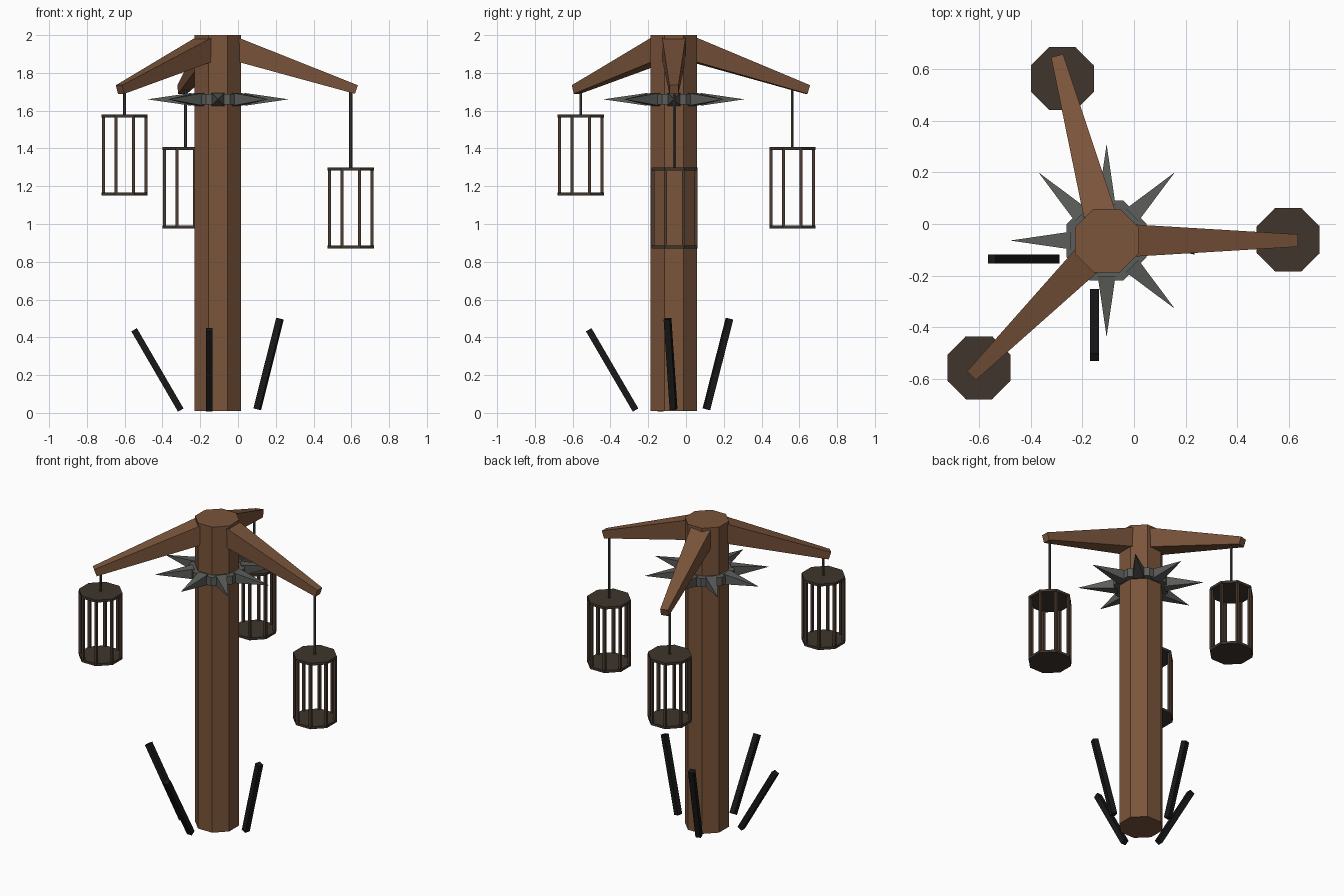
import bpy, bmesh, math
from mathutils import Vector, Matrix

if "Cube" in bpy.data.objects:
    bpy.data.objects.remove(bpy.data.objects["Cube"])


def material(name, rgb):
    m = bpy.data.materials.new(name)
    m.diffuse_color = (*rgb, 1)
    m.use_nodes = True
    m.node_tree.nodes["Principled BSDF"].inputs["Base Color"].default_value = m.diffuse_color
    return m


WOOD = material("brown_wood", (0.195, 0.089, 0.043))
IRON = material("grey_iron", (0.105, 0.11, 0.10))
CHAIN = material("dark_chain", (0.055, 0.053, 0.05))
PLATE = material("dark_rusty_plate", (0.050, 0.036, 0.026))
BAR = material("rusty_bar", (0.075, 0.045, 0.030))
CHAR = material("charred_black", (0.009, 0.009, 0.010))


def prism(bm, a, b, h1, h2, n):
    """Flat-sided taper from a to b; h1, h2 are the half widths across flats."""
    a, b = Vector(a), Vector(b)
    d = b - a
    if math.hypot(d.x, d.y) < 1e-6:
        rot = Matrix.Identity(4)
    else:
        rot = d.to_track_quat('Z', 'Y').to_matrix().to_4x4()
    k = 1 / math.cos(math.pi / n)
    mat = Matrix.Translation((a + b) / 2) @ rot @ Matrix.Rotation(math.pi / n, 4, 'Z')
    bmesh.ops.create_cone(bm, cap_ends=True, segments=n, radius1=h1 * k,
                          radius2=h2 * k, depth=d.length, matrix=mat)


def build(name, mat, parts):
    bm = bmesh.new()
    for p in parts:
        prism(bm, *p)
    me = bpy.data.meshes.new(name)
    bm.to_mesh(me)
    bm.free()
    me.materials.append(mat)
    ob = bpy.data.objects.new(name, me)
    bpy.context.collection.objects.link(ob)
    return ob


CX, CY = -0.106, -0.064


def polar(r, deg, z):
    t = math.radians(deg)
    return (CX + r * math.cos(t), CY + r * math.sin(t), z)


# post
build("post", WOOD, [((CX, CY, 0.01), (CX, CY, 2.0), 0.123, 0.123, 8)])

# sloping arms
for i, ang in enumerate((0, 105, 225)):
    build(f"arm_{i + 1}", WOOD,
          [(polar(0.09, ang, 1.927), polar(0.733, ang, 1.712), 0.062, 0.024, 4)])

# spiked collar
build("collar", IRON, [((CX, CY, 1.633), (CX, CY, 1.688), 0.155, 0.155, 8)])
build("collar_spikes", IRON,
      [(polar(0.14, i * 45, 1.66), polar(0.37, i * 45, 1.66), 0.034, 0.0005, 4)
       for i in range(8)])

# hanging cages: x, y, bottom height, height where the chain meets the arm
H = 0.43
for i, (x, y, z, top) in enumerate(((0.597, -0.061, 0.87, 1.73),
                                    (-0.277, 0.563, 0.977, 1.74),
                                    (-0.600, -0.557, 1.15, 1.73))):
    build(f"chain_{i + 1}", CHAIN, [((x, y, z + H - 0.01), (x, y, top), 0.007, 0.007, 6)])
    build(f"cage_plates_{i + 1}", PLATE,
          [((x, y, z + o), (x, y, z + o + 0.016), 0.122, 0.122, 8) for o in (0, H - 0.016)])
    bars = []
    for k in range(8):
        t = math.radians(22.5 + 45 * k)
        bx, by = x + 0.122 * math.cos(t), y + 0.122 * math.sin(t)
        bars.append(((bx, by, z + 0.01), (bx, by, z + H - 0.01), 0.008, 0.008, 4))
    build(f"cage_bars_{i + 1}", BAR, bars)

# leaning charred stakes around the base
for i, (a, b) in enumerate((((-0.303, -0.135, 0.015), (-0.550, -0.135, 0.440)),
                            ((-0.153, -0.267, 0.015), (-0.153, -0.515, 0.440)),
                            ((0.102, -0.066, 0.020), (0.222, -0.098, 0.498)),
                            ((-0.170, 0.108, 0.020), (-0.202, 0.230, 0.498)))):
    build(f"stake_{i + 1}", CHAR, [(a, b, 0.017, 0.017, 4)])
